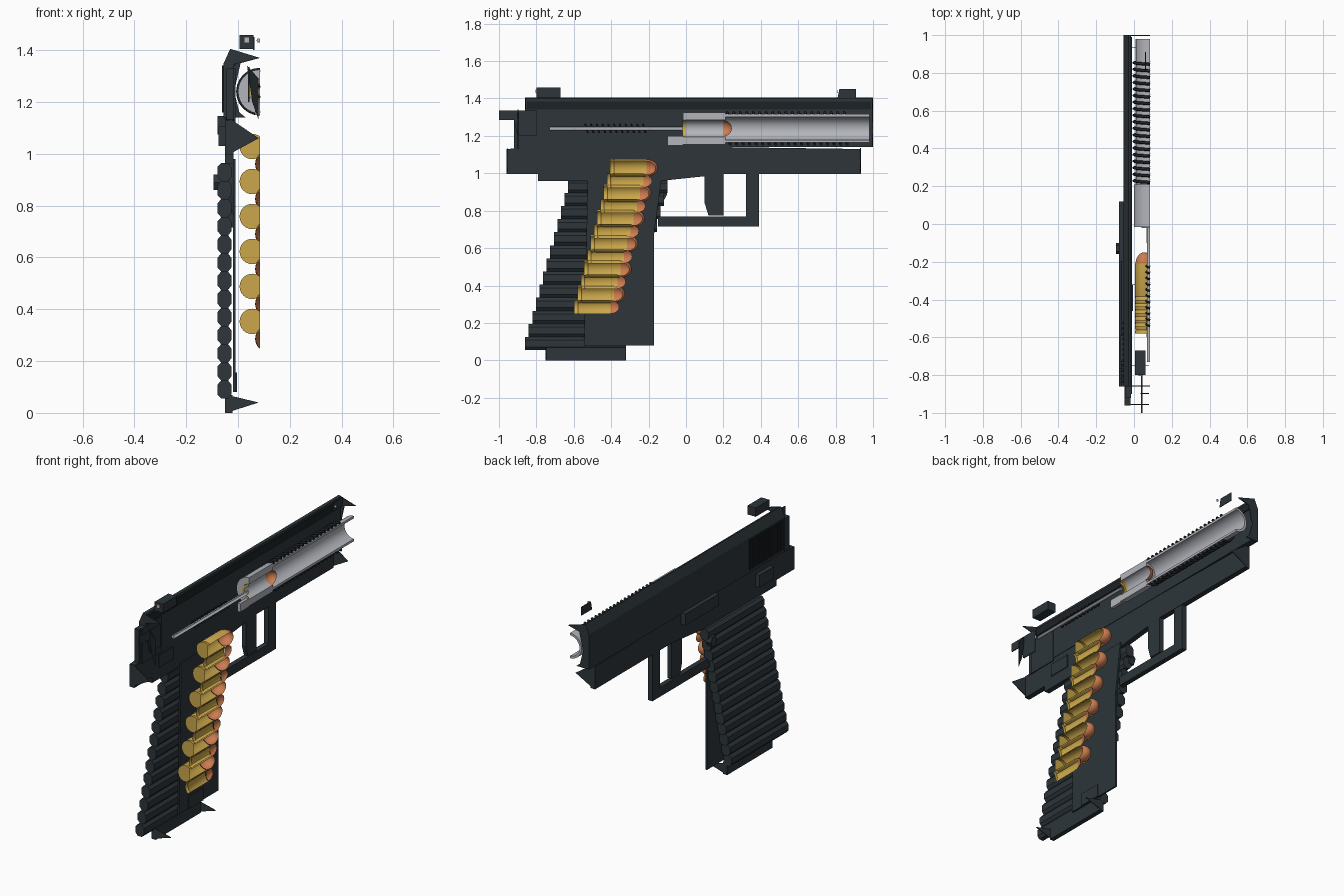
import bpy, bmesh, math
from mathutils import Vector

cube = bpy.data.objects.get("Cube")
if cube:
    bpy.data.objects.remove(cube, do_unlink=True)

CUT = 0.085        # sectioning plane of the cutaway
AXIS_Z = 1.24      # barrel axis height


def material(name, rgb):
    m = bpy.data.materials.new(name)
    m.use_nodes = True
    m.diffuse_color = (*rgb, 1)
    m.node_tree.nodes["Principled BSDF"].inputs["Base Color"].default_value = (*rgb, 1)
    return m


DARK = material("dark gunmetal", (0.026, 0.036, 0.042))
BLACK = material("black steel", (0.012, 0.016, 0.019))
STEEL = material("steel", (0.45, 0.46, 0.5))
BRASS = material("brass", (0.6, 0.39, 0.07))
COPPER = material("copper", (0.6, 0.2, 0.08))


def finish(name, bm, mat, smooth=False):
    bmesh.ops.recalc_face_normals(bm, faces=bm.faces)
    mesh = bpy.data.meshes.new(name)
    bm.to_mesh(mesh)
    bm.free()
    mesh.materials.append(mat)
    if smooth:
        mesh.shade_smooth()
        mesh.set_sharp_from_angle(angle=math.radians(35))
    ob = bpy.data.objects.new(name, mesh)
    bpy.context.scene.collection.objects.link(ob)
    return ob


def prism(name, pts, axis, lo, hi, mat=DARK):
    """Extrude an outline: axis x takes (y, z) points, axis y takes (x, z)."""
    bm = bmesh.new()
    place = (lambda p: (lo, *p)) if axis == "x" else (lambda p: (p[0], lo, p[1]))
    face = bm.faces.new([bm.verts.new(place(p)) for p in pts])
    step = Vector((hi - lo, 0, 0)) if axis == "x" else Vector((0, hi - lo, 0))
    out = bmesh.ops.extrude_face_region(bm, geom=[face])["geom"]
    bmesh.ops.translate(bm, vec=step, verts=[v for v in out if isinstance(v, bmesh.types.BMVert)])
    return finish(name, bm, mat)


def box(name, x, y, z, mat=DARK):
    return prism(name, [(y[0], z[0]), (y[1], z[0]), (y[1], z[1]), (y[0], z[1])], "x", *x, mat)


def turned(name, cx, cz, profile, mat, closed=False, sides=32):
    """Turn a (y, radius) profile about a y axis and section it at CUT."""
    bm = bmesh.new()
    rings = [[bm.verts.new((cx + r * math.cos(2 * math.pi * i / sides), y,
                            cz + r * math.sin(2 * math.pi * i / sides)))
              for i in range(sides)] for y, r in profile]
    pairs = list(zip(rings, rings[1:])) + ([(rings[-1], rings[0])] if closed else [])
    for a, b in pairs:
        for i in range(sides):
            j = (i + 1) % sides
            bm.faces.new((a[i], a[j], b[j], b[i]))
    bmesh.ops.remove_doubles(bm, verts=bm.verts, dist=1e-5)
    cut = bmesh.ops.bisect_plane(bm, geom=bm.verts[:] + bm.edges[:] + bm.faces[:],
                                 plane_co=(CUT, 0, 0), plane_no=(1, 0, 0), clear_outer=True)
    if closed:
        bmesh.ops.holes_fill(bm, edges=[e for e in cut["geom_cut"] if isinstance(e, bmesh.types.BMEdge)])
    return finish(name, bm, mat, True)


def half_spring(name, y0, y1, coils, radius, wire):
    """Row of half coils on the closed side of the section."""
    cu = bpy.data.curves.new(name, "CURVE")
    cu.dimensions = "3D"
    cu.bevel_depth, cu.bevel_resolution, cu.use_fill_caps = wire, 1, True
    pitch = (y1 - y0) / coils
    for k in range(coils):
        sp = cu.splines.new("POLY")
        sp.points.add(12)
        for i, p in enumerate(sp.points):
            a = math.pi * (0.5 + i / 12)
            p.co = (CUT + radius * math.cos(a), y0 + pitch * (k + i / 24),
                    AXIS_Z + radius * math.sin(a), 1)
    cu.materials.append(BLACK)
    ob = bpy.data.objects.new(name, cu)
    bpy.context.scene.collection.objects.link(ob)


# Slide: one side wall with a chamfered top
prism("slide", [(-0.055, 1.14), (-0.015, 1.14), (-0.015, 1.40), (-0.03, 1.405), (-0.055, 1.35)],
      "y", -0.86, 1.0)
box("slide_rear", (-0.045, -0.015), (-0.92, -0.86), (1.12, 1.33))
box("breech_block", (-0.015, -0.01), (-0.9, -0.71), (1.12, 1.33))
box("slide_rail", (-0.015, -0.01), (-0.85, 0.99), (1.34, 1.385), BLACK)
for i in range(12):
    y = -0.84 + i * 0.028
    box("slide_serration", (-0.061, -0.054), (y, y + 0.014), (1.16, 1.34), BLACK)

# End plates of the sectioned slide and frame
prism("muzzle_plate", [(-0.03, 1.405), (CUT, 1.37), (0.01, 1.35), (-0.015, 1.24), (0.005, 1.16),
                       (0.03, 1.14), (-0.05, 1.14), (-0.05, 1.35)], "y", 0.994, 1.0)
prism("slide_back_plate", [(-0.03, 1.405), (CUT, 1.37), (-0.015, 1.345)], "y", -0.86, -0.856)
prism("hammer_face", [(0.035, 1.34), (0.08, 1.29), (0.08, 1.13), (0.055, 1.2)], "y", -0.9, -0.896, BLACK)
prism("hammer", [(-1, 1.285), (-1, 1.335), (-0.8, 1.335), (-0.8, 1.2), (-0.9, 1.2), (-0.92, 1.285)],
      "x", 0.038, 0.044)
for y in (-0.958, 0.931):
    prism("frame_end_plate", [(-0.03, 1.135), (0.08, 1.06), (-0.03, 1.0)], "y", y, y + 0.004)

# Frame and controls
prism("frame", [(-0.96, 1.13), (-0.96, 0.995), (-0.79, 0.995), (-0.79, 0.96), (-0.13, 0.96),
                (0.2, 0.995), (0.935, 0.995), (0.935, 1.13), (0.2, 1.14), (-0.79, 1.14)],
      "x", -0.05, -0.018)
box("slide_stop", (-0.08, -0.05), (-0.2, 0.12), (1.075, 1.145))
box("safety_lever", (-0.075, -0.05), (-0.73, -0.59), (1.03, 1.105))
box("frame_plate", (-0.018, -0.013), (-0.73, -0.59), (1.03, 1.105))
prism("magazine_release", [(-0.16, 0.89), (-0.145, 0.92), (-0.115, 0.92), (-0.1, 0.89),
                           (-0.115, 0.86), (-0.145, 0.86)], "x", -0.095, -0.06)

# Trigger and guard
prism("trigger_guard", [(-0.15, 0.77), (-0.15, 0.715), (0.39, 0.715), (0.39, 1.0),
                        (0.32, 1.0), (0.32, 0.77)], "x", -0.05, -0.02)
prism("trigger", [(0.1, 1.0), (0.1, 0.84), (0.12, 0.775), (0.2, 0.775), (0.2, 1.0)],
      "x", -0.045, -0.018)

# Grip: stacked faceted bars that step backwards towards the bottom
for i in range(13):
    t = 1 - i / 12
    z, h = 0.09 + 0.07 * i, 0.035
    prism("grip_bar", [(-0.065, z - h), (-0.038, z - h), (-0.025, z - 0.018), (-0.025, z + 0.018),
                       (-0.038, z + h), (-0.065, z + h), (-0.08, z + 0.018), (-0.08, z - 0.018)],
          "y", -0.63 - 0.23 * t, -0.1 - 0.22 * t)
prism("magazine_wall", [(-0.545, 0.08), (-0.17, 0.08), (-0.17, 0.68), (-0.13, 0.98), (-0.525, 0.98)],
      "x", -0.02, -0.01)
box("magazine_catch", (-0.01, -0.004), (-0.46, -0.32), (0.08, 0.155))
box("magazine_base", (-0.05, -0.022), (-0.75, -0.32), (0.0, 0.07))
for y in (-0.75, -0.324):
    prism("magazine_base_plate", [(-0.045, 0.07), (-0.03, 0.005), (0.08, 0.04)], "y", y, y + 0.004)

# Sights
box("rear_sight", (0.005, 0.06), (-0.8, -0.67), (1.405, 1.458))
box("rear_sight_dot", (0.025, 0.042), (-0.804, -0.8), (1.43, 1.448), STEEL)
prism("front_sight", [(0.81, 1.4), (0.91, 1.4), (0.91, 1.45), (0.82, 1.45)], "x", 0.058, 0.063)
turned("front_sight_dot", 0.08, 1.437, [(0.81, 0), (0.81, 0.008), (0.814, 0.008), (0.814, 0)], STEEL)

# Barrel, chamber, feed ramp and firing pin
turned("barrel", CUT, AXIS_Z, [(0.21, 0.076), (0.98, 0.076), (0.98, 0.062), (0.21, 0.062)], STEEL, True)
turned("chamber", CUT, AXIS_Z, [(-0.015, 0.085), (0.21, 0.085), (0.21, 0.045), (-0.015, 0.045)], STEEL, True)
box("feed_ramp", (0.066, 0.085), (-0.1, -0.015), (1.15, 1.2), STEEL)
turned("firing_pin", 0.08, AXIS_Z, [(-0.73, 0), (-0.73, 0.011), (-0.02, 0.011), (-0.02, 0)], STEEL)
half_spring("recoil_spring", 0.22, 0.88, 19, 0.085, 0.008)
half_spring("firing_pin_spring", -0.54, -0.2, 11, 0.021, 0.005)


def bullet_nose(r, y, length):
    return [(y + length * math.sin(a), r * math.cos(a))
            for a in (math.pi / 2 * i / 6 for i in range(7))]


# Chambered round
turned("chambered_case", CUT, AXIS_Z, [(-0.02, 0.03), (-0.02, 0.044), (0.0, 0.044)], BRASS)
turned("chambered_bullet", CUT, AXIS_Z, bullet_nose(0.042, 0.2, 0.045), COPPER)

# Staggered magazine rounds
R = 0.049
for i in range(12):
    z, y = 1.028 - 0.0675 * i, -0.405 - 0.0175 * i
    outer = i % 2
    cx = 0.115 if outer else 0.055
    base = [] if outer else [(y, 0)]
    turned("round_case", cx, z, base + [(y, R), (y + 0.015, R), (y + 0.02, R - 0.003),
                                        (y + 0.026, R), (y + 0.195, R)], BRASS, sides=24)
    turned("round_bullet", cx, z, bullet_nose(R - 0.002, y + 0.195, 0.06), COPPER, sides=24)
